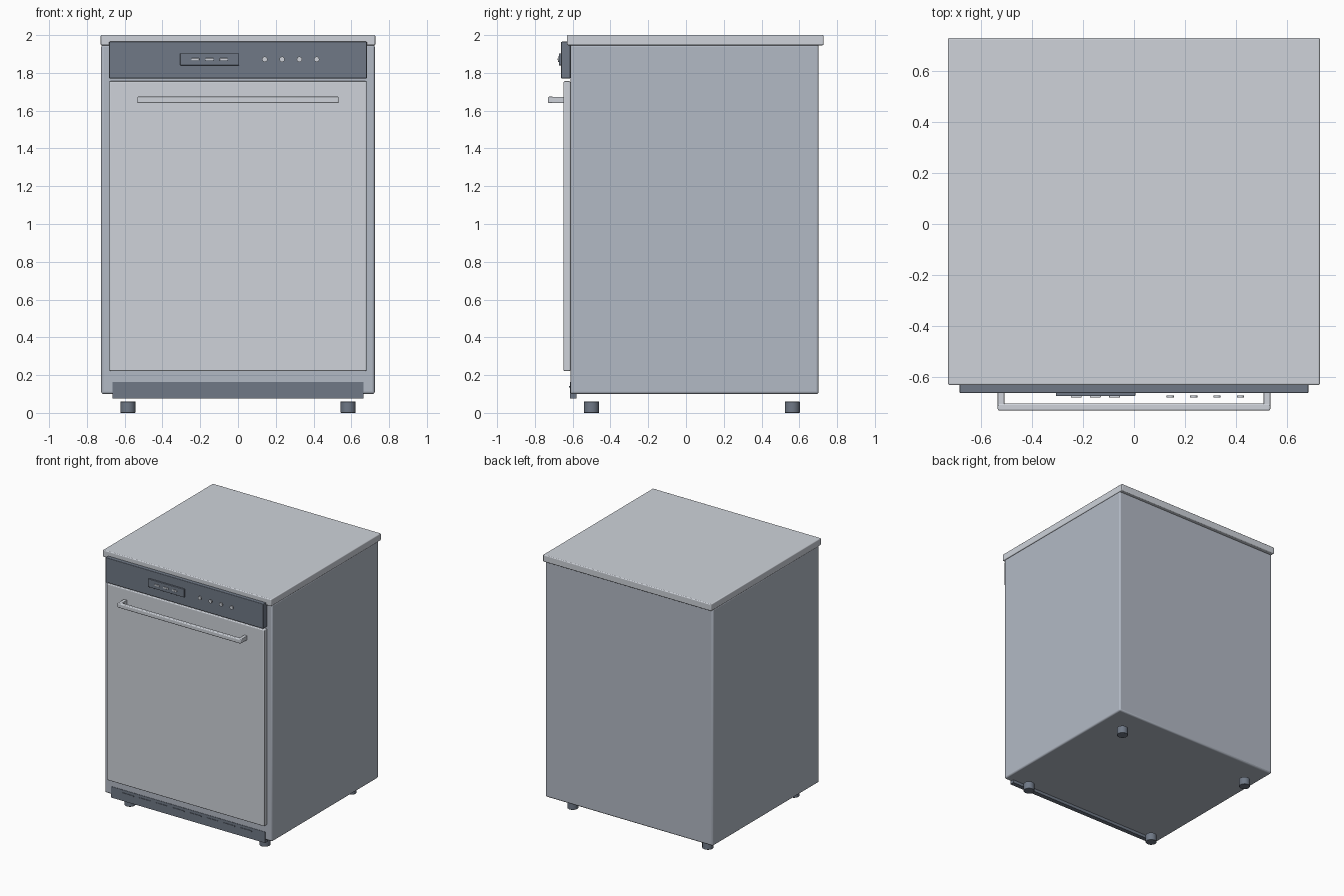
import bpy
import math

if "Cube" in bpy.data.objects:
    bpy.data.objects.remove(bpy.data.objects["Cube"])


def material(name, grey):
    m = bpy.data.materials.new(name)
    m.diffuse_color = (*grey, 1)
    m.use_nodes = True
    m.node_tree.nodes["Principled BSDF"].inputs["Base Color"].default_value = m.diffuse_color
    return m


light = material("light_steel", (0.62, 0.65, 0.70))
mid = material("mid_steel", (0.45, 0.49, 0.56))
dark = material("dark_trim", (0.16, 0.19, 0.24))


def finish(ob, name, mat, bevel):
    ob.name = name
    ob.data.materials.append(mat)
    if bevel:
        mod = ob.modifiers.new("bevel", 'BEVEL')
        mod.width = bevel
        mod.segments = 3
    bpy.ops.object.shade_smooth_by_angle(angle=math.radians(35))
    return ob


def box(name, x, y, z, mat, bevel=0.0):
    """Box from (min, max) ranges on each axis."""
    bpy.ops.mesh.primitive_cube_add(size=1, location=[(a + b) / 2 for a, b in (x, y, z)])
    ob = bpy.context.object
    ob.scale = [b - a for a, b in (x, y, z)]
    bpy.ops.object.transform_apply(location=False, rotation=False, scale=True)
    return finish(ob, name, mat, bevel)


def cylinder(name, loc, radius, depth, mat, rot=(0, 0, 0), bevel=0.0):
    bpy.ops.mesh.primitive_cylinder_add(vertices=24, radius=radius, depth=depth,
                                        location=loc, rotation=rot)
    return finish(bpy.context.object, name, mat, bevel)


# Cabinet and worktop
box("cabinet", (-0.724, 0.724), (-0.612, 0.702), (0.10, 1.95), mid, 0.012)
box("worktop", (-0.727, 0.727), (-0.63, 0.728), (1.946, 2.0), light, 0.006)

# Door and control panel
box("door", (-0.68, 0.68), (-0.648, -0.612), (0.222, 1.756), light, 0.006)
box("control_panel", (-0.682, 0.682), (-0.661, -0.612), (1.771, 1.965), dark, 0.004)

# Display with three dashes
box("display", (-0.306, 0.005), (-0.673, -0.655), (1.84, 1.903), dark, 0.002)
for i in range(3):
    cx = -0.226 + i * 0.075
    box(f"display_dash_{i + 1}", (cx - 0.021, cx + 0.021), (-0.679, -0.672),
        (1.866, 1.878), light, 0.002)

# Round buttons
for i in range(4):
    cylinder(f"button_{i + 1}", (0.142 + i * 0.0915, -0.674, 1.872), 0.014, 0.008,
             light, (math.pi / 2, 0, 0))

# Door handle: bar and two posts
box("handle_bar", (-0.533, 0.533), (-0.73, -0.702), (1.64, 1.674), light, 0.006)
for side, s in (("left", -1), ("right", 1)):
    cx = s * 0.52
    box(f"handle_post_{side}", (cx - 0.013, cx + 0.013), (-0.71, -0.64),
        (1.641, 1.673), light, 0.002)

# Kick plate with vent slots
box("kick_plate", (-0.665, 0.665), (-0.615, -0.58), (0.077, 0.163), dark)
for i in range(8):
    cx = -0.518 + i * 0.1457
    box(f"vent_{i + 1}", (cx - 0.049, cx + 0.049), (-0.619, -0.612), (0.134, 0.142), dark)

# Feet
for fx, side in ((-0.583, "left"), (0.583, "right")):
    for fy, end in ((-0.5, "front"), (0.563, "back")):
        cylinder(f"foot_{end}_{side}", (fx, fy, 0.03), 0.04, 0.06, dark, bevel=0.003)
